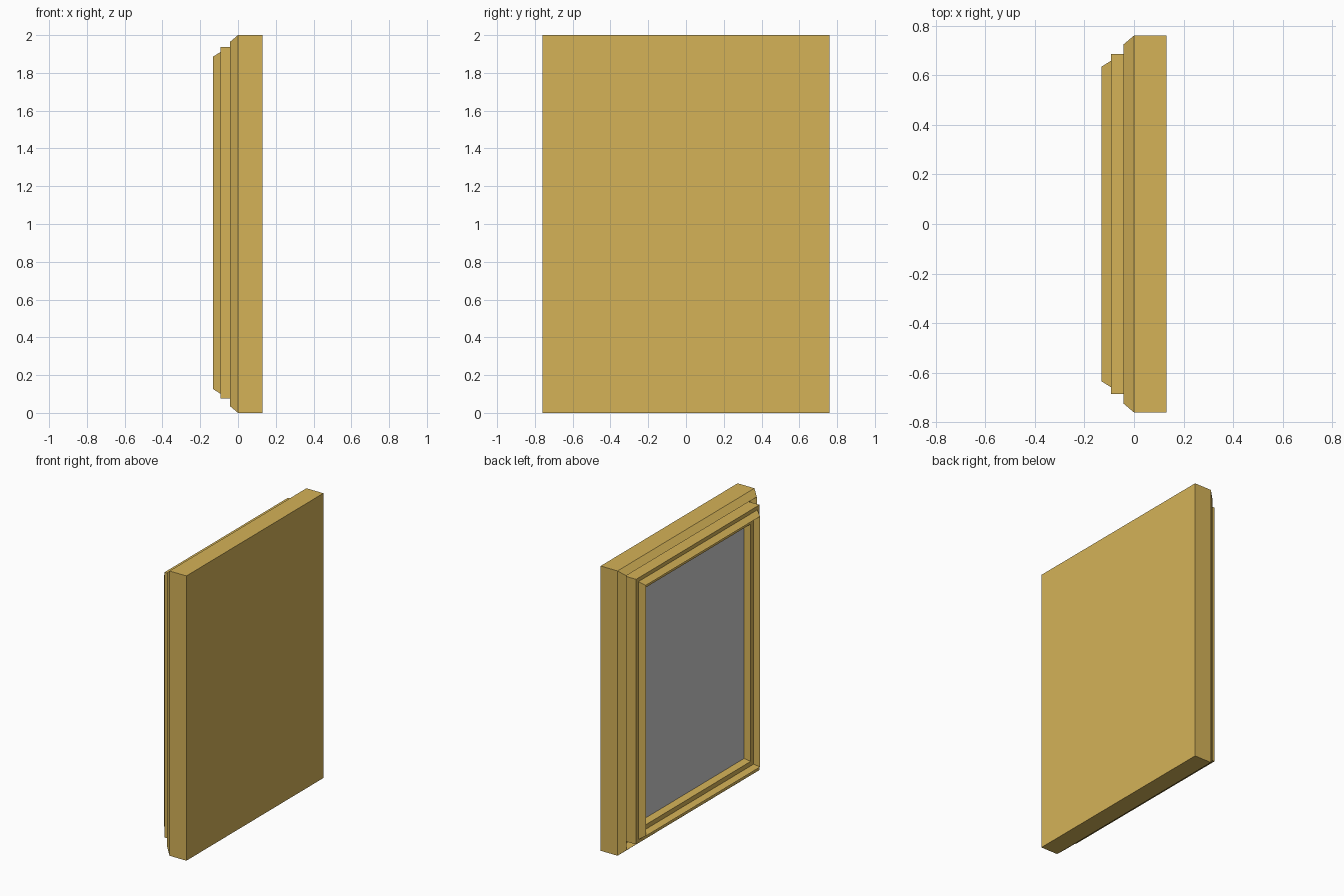
import bpy, bmesh

if "Cube" in bpy.data.objects:
    bpy.data.objects.remove(bpy.data.objects["Cube"])

HALF_W, HEIGHT = 0.76, 2.0


def material(name, rgb):
    m = bpy.data.materials.new(name)
    m.diffuse_color = (*rgb, 1)
    m.use_nodes = True
    m.node_tree.nodes["Principled BSDF"].inputs["Base Color"].default_value = m.diffuse_color
    return m


def rect(bm, x, inset, top_trim=0.0):
    """Rectangular loop at depth x, inset from the outer outline."""
    w = HALF_W - inset
    lo, hi = inset, HEIGHT - inset + top_trim
    return [bm.verts.new((x, y, z)) for y, z in ((-w, lo), (w, lo), (w, hi), (-w, hi))]


def loft(name, rings, cap_first=False, cap_last=False, mat=None):
    """Bridge rectangular loops into one mitred moulding."""
    bm = bmesh.new()
    loops = [rect(bm, *r) for r in rings]
    for a, b in zip(loops, loops[1:]):
        for i in range(4):
            j = (i + 1) % 4
            bm.faces.new((a[i], b[i], b[j], a[j]))
    if cap_first:
        bm.faces.new(loops[0])
    if cap_last:
        bm.faces.new(loops[-1][::-1])
    if len(loops) > 1:
        bmesh.ops.recalc_face_normals(bm, faces=bm.faces[:])
    me = bpy.data.meshes.new(name)
    bm.to_mesh(me)
    bm.free()
    ob = bpy.data.objects.new(name, me)
    bpy.context.collection.objects.link(ob)
    if mat:
        me.materials.append(mat)
    return ob


gold = material("gold_paint", (0.66, 0.447, 0.097))
T = 0.012  # the stepped moulding sits slightly closer to the top edge

# Frame: solid back, bevelled rim, narrow groove, stepped moulding, recess
loft("frame", [
    (0.131, 0.0),
    (0.0, 0.0),
    (-0.043, 0.036),
    (0.0, 0.052, T / 2),
    (0.0, 0.075, T),
    (-0.092, 0.075, T),
    (-0.092, 0.101, T),
    (-0.132, 0.126, T),
    (-0.092, 0.141, T),
    (-0.092, 0.173, T),
    (-0.05, 0.187, T),
], cap_first=True, mat=gold)

# Mirror panel filling the recess
loft("mirror_panel", [(-0.05, 0.187, T)], cap_last=True)
